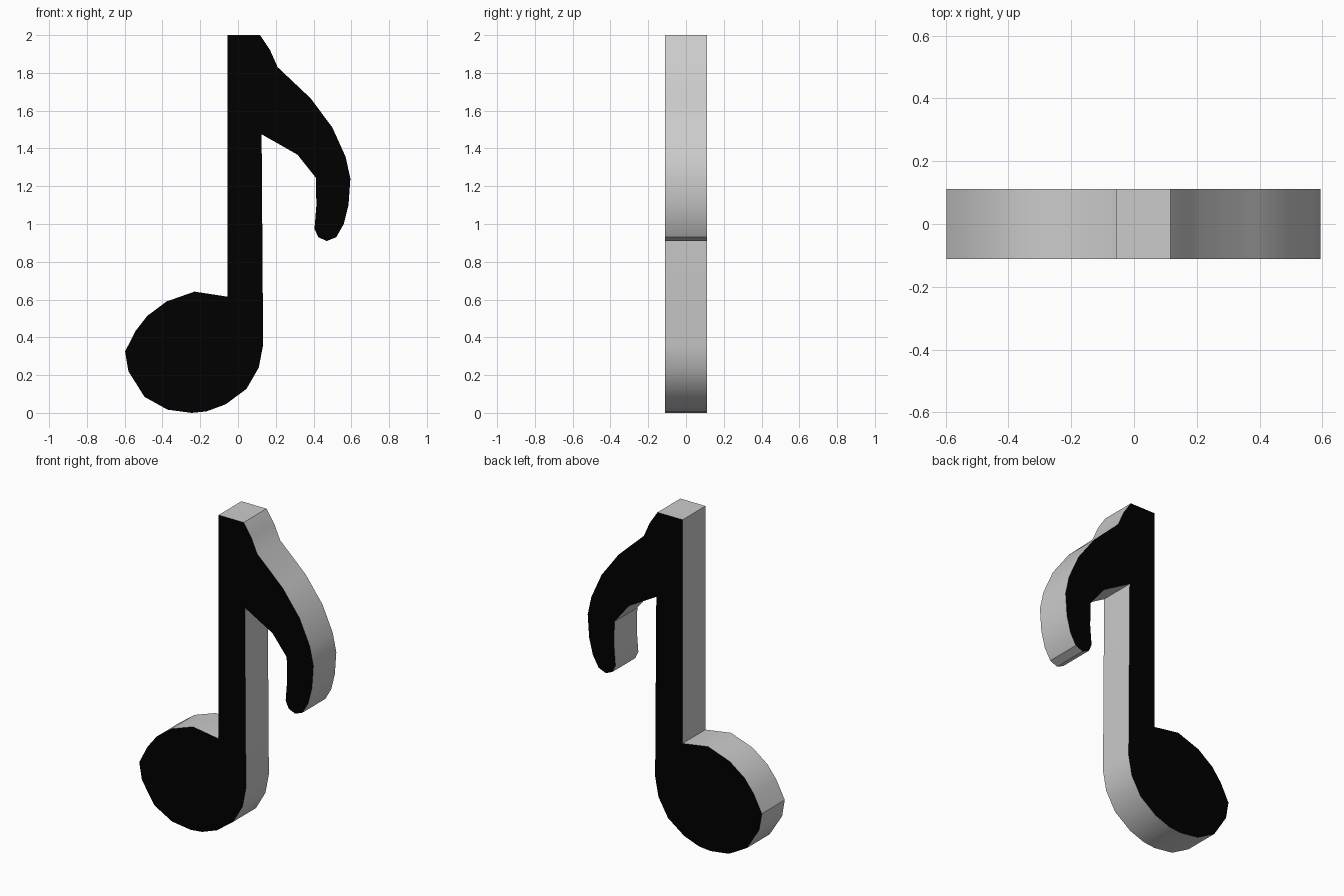
import bpy, bmesh, math

if "Cube" in bpy.data.objects:
    bpy.data.objects.remove(bpy.data.objects["Cube"])

HALF_DEPTH = 0.112

# Outline in (x, z), clockwise from the top of the stem
stem_top = [(-0.055, 2.0), (0.117, 2.0)]
flag = [(0.17, 1.92), (0.21, 1.83), (0.385, 1.665), (0.50, 1.51), (0.57, 1.355),
        (0.595, 1.24), (0.585, 1.10), (0.56, 1.0), (0.52, 0.93), (0.47, 0.91),
        (0.425, 0.93), (0.405, 0.975), (0.415, 1.10), (0.412, 1.245),
        (0.315, 1.367), (0.125, 1.475)]
head = [(0.133, 0.36), (0.11, 0.24), (0.045, 0.127), (-0.066, 0.045),
        (-0.167, 0.008), (-0.246, 0.0), (-0.373, 0.017), (-0.495, 0.085),
        (-0.58, 0.22), (-0.598, 0.325), (-0.542, 0.434), (-0.48, 0.514),
        (-0.378, 0.59), (-0.23, 0.642), (-0.055, 0.615)]


def material(name, color):
    mat = bpy.data.materials.new(name)
    mat.diffuse_color = color
    mat.use_nodes = True
    mat.node_tree.nodes["Principled BSDF"].inputs["Base Color"].default_value = mat.diffuse_color
    return mat


# Extrude the outline from front to back
bm = bmesh.new()
front = bm.faces.new([bm.verts.new((x, -HALF_DEPTH, z)) for x, z in stem_top + flag + head])
res = bmesh.ops.extrude_face_region(bm, geom=[front], use_keep_orig=True)
back_verts = [g for g in res["geom"] if isinstance(g, bmesh.types.BMVert)]
bmesh.ops.translate(bm, verts=back_verts, vec=(0, 2 * HALF_DEPTH, 0))
bmesh.ops.recalc_face_normals(bm, faces=bm.faces)

# Black front and back, grey rim
for f in bm.faces:
    f.material_index = 1 if abs(f.normal.y) > 0.5 else 0

mesh = bpy.data.meshes.new("music_note")
bm.to_mesh(mesh)
bm.free()
mesh.materials.append(material("rim_grey", (0.8, 0.8, 0.8, 1)))
mesh.materials.append(material("face_black", (0.0, 0.0, 0.0, 1)))

note = bpy.data.objects.new("music_note", mesh)
bpy.context.collection.objects.link(note)
bpy.context.view_layer.objects.active = note
note.select_set(True)
bpy.ops.object.shade_smooth_by_angle(angle=math.radians(30))
